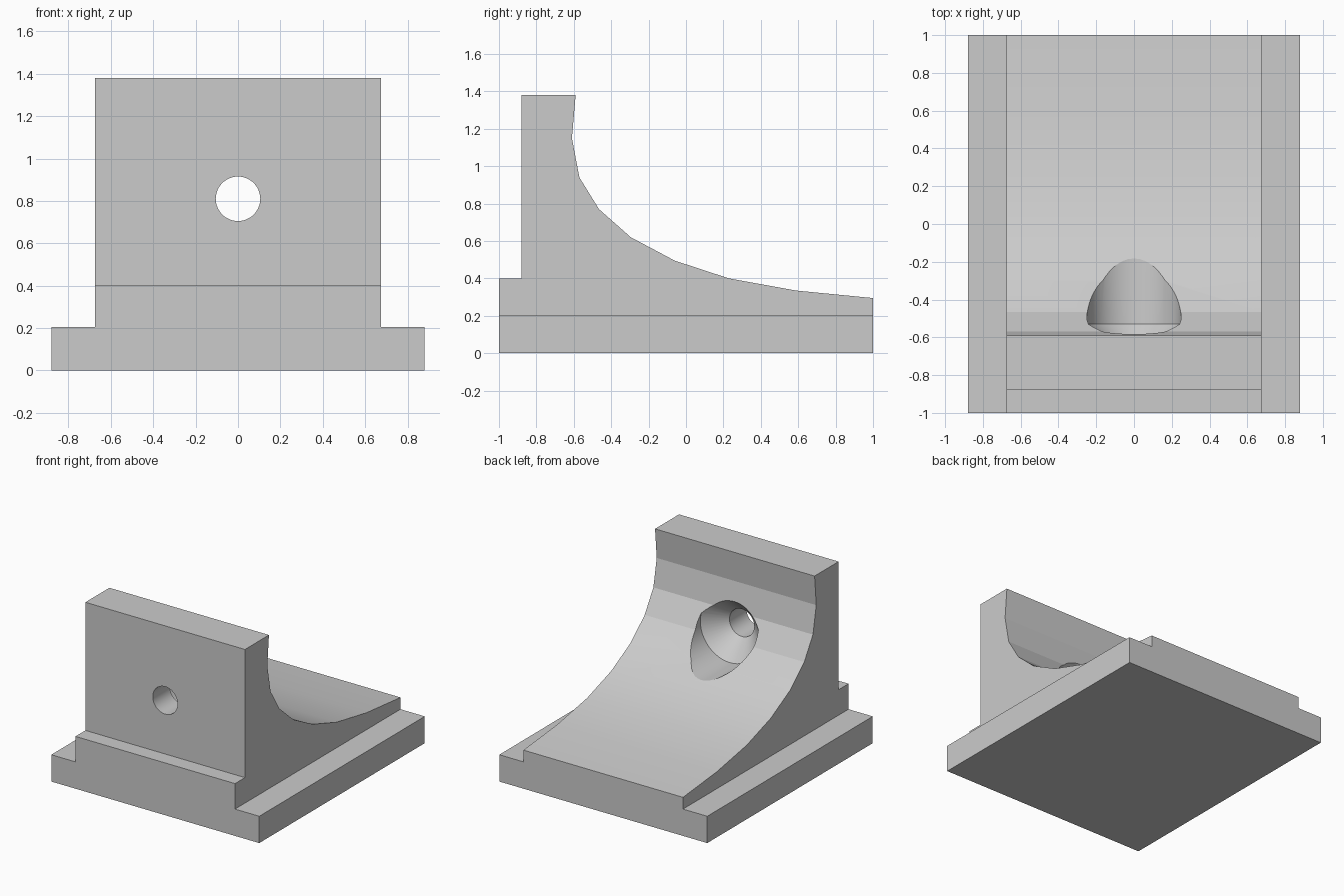
import bpy, bmesh
from math import sin, cos, tau, radians
from mathutils import Vector

if "Cube" in bpy.data.objects:
    bpy.data.objects.remove(bpy.data.objects["Cube"], do_unlink=True)

grey = bpy.data.materials.new("light grey")
grey.use_nodes = True
grey.diffuse_color = (0.6, 0.6, 0.6, 1)
grey.node_tree.nodes["Principled BSDF"].inputs["Base Color"].default_value = grey.diffuse_color


def loft(name, rings):
    """Closed solid skinned through rings of equal point count."""
    bm = bmesh.new()
    loops = [[bm.verts.new(p) for p in ring] for ring in rings]
    for a, b in zip(loops, loops[1:]):
        for i in range(len(a)):
            j = (i + 1) % len(a)
            bm.faces.new((a[i], a[j], b[j], b[i]))
    bm.faces.new(loops[0])
    bm.faces.new(loops[-1])
    bmesh.ops.recalc_face_normals(bm, faces=bm.faces)
    mesh = bpy.data.meshes.new(name)
    bm.to_mesh(mesh)
    bm.free()
    mesh.materials.append(grey)
    obj = bpy.data.objects.new(name, mesh)
    bpy.context.collection.objects.link(obj)
    return obj


def extrude_x(name, profile, half):
    return loft(name, [[Vector((x, y, z)) for y, z in profile] for x in (-half, half)])


def combine(target, other, operation):
    """Apply a boolean and discard the helper."""
    mod = target.modifiers.new(operation.lower(), "BOOLEAN")
    mod.operation = operation
    mod.solver = "EXACT"
    mod.object = other
    other.hide_render = True
    bpy.context.view_layer.objects.active = target
    bpy.ops.object.modifier_apply(modifier=mod.name)
    bpy.data.objects.remove(other, do_unlink=True)


# Upright wall sweeping down in a curve to the back, with a step at the front
sweep = [(-0.59, 1.38), (-0.61, 1.15), (-0.57, 0.94), (-0.465, 0.77), (-0.295, 0.62),
         (-0.06, 0.495), (0.23, 0.40), (0.59, 0.335), (1, 0.295)]
front = [(-1, 0), (-1, 0.4), (-0.88, 0.4), (-0.88, 1.38)]
block = extrude_x("curved_block", front + sweep + [(1, 0)], 0.675)

# Wider base plate
plate = extrude_x("base_plate", [(-1, 0), (-1, 0.205), (1, 0.205), (1, 0)], 0.88)
combine(block, plate, "UNION")

# Through hole with a conical seat and a wide screw-head clearance
segments = 48
bore = [(0.105, -1.2), (0.105, -0.675), (0.25, -0.53), (0.25, 0.5)]
cutter = loft("screw_hole_cutter", [
    [Vector((r * cos(tau * i / segments), y, 0.81 + r * sin(tau * i / segments)))
     for i in range(segments)] for r, y in bore])
combine(block, cutter, "DIFFERENCE")

# Smooth the shallow bends, keep the strong ones crisp
bpy.ops.object.select_all(action="DESELECT")
block.select_set(True)
bpy.context.view_layer.objects.active = block
bpy.ops.object.shade_smooth_by_angle(angle=radians(15))
block.name = "curved_bracket"
